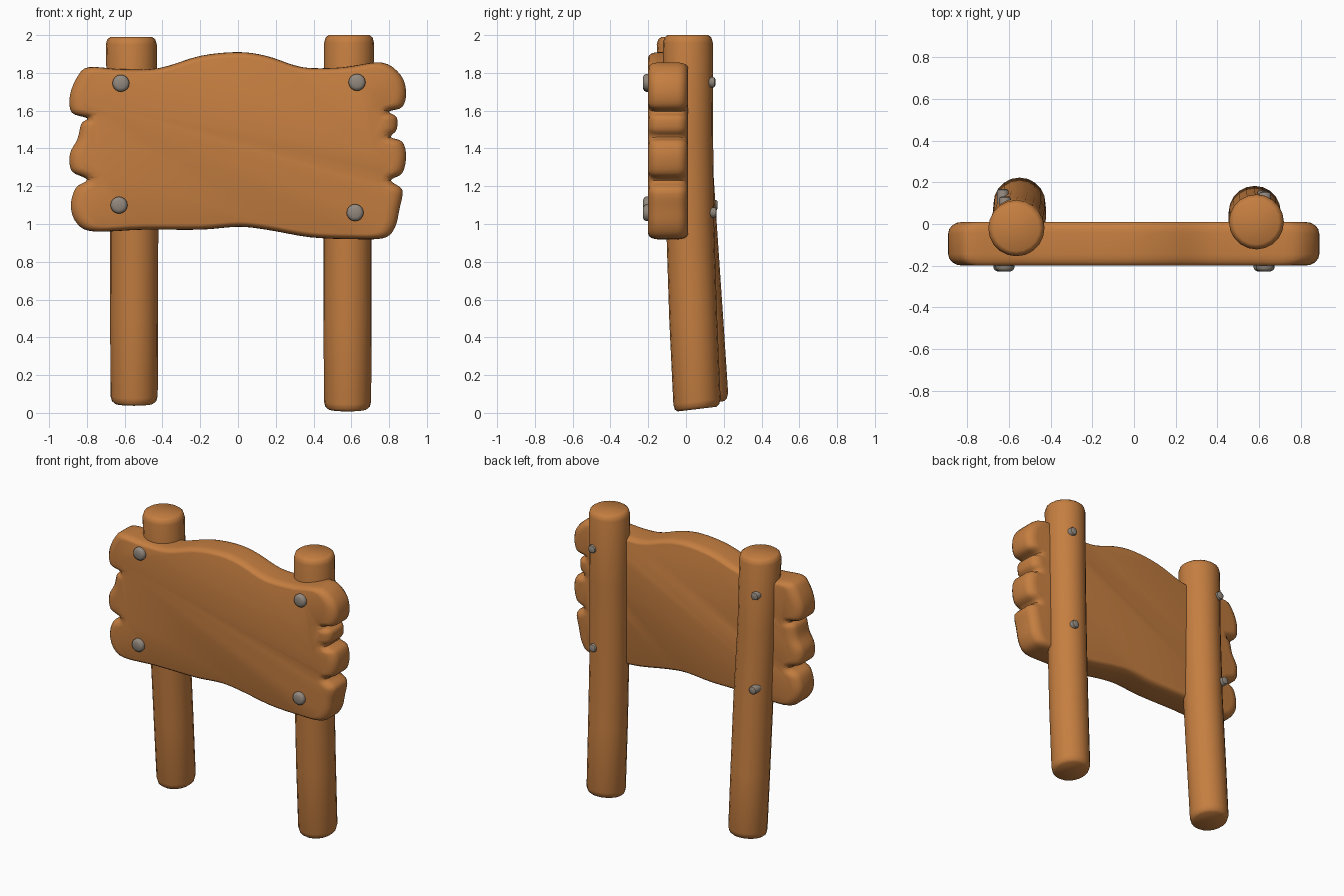
import bpy, bmesh, math
from mathutils import Vector

if "Cube" in bpy.data.objects:
    bpy.data.objects.remove(bpy.data.objects["Cube"], do_unlink=True)


def make_material(name, color):
    mat = bpy.data.materials.new(name)
    mat.use_nodes = True
    mat.diffuse_color = color
    mat.node_tree.nodes["Principled BSDF"].inputs["Base Color"].default_value = color
    return mat


wood = make_material("warm wood", (0.56, 0.21, 0.052, 1))
metal = make_material("dull metal", (0.29, 0.25, 0.21, 1))


def add_object(name, bm, mat, angle=40):
    bmesh.ops.recalc_face_normals(bm, faces=bm.faces)
    mesh = bpy.data.meshes.new(name)
    bm.to_mesh(mesh)
    bm.free()
    obj = bpy.data.objects.new(name, mesh)
    bpy.context.collection.objects.link(obj)
    mesh.materials.append(mat)
    smooth(obj, angle)
    return obj


def smooth(obj, angle):
    bpy.ops.object.select_all(action='DESELECT')
    obj.select_set(True)
    bpy.context.view_layer.objects.active = obj
    bpy.ops.object.shade_smooth_by_angle(angle=math.radians(angle))


def loft(rings):
    """Closed solid through a list of point rings."""
    bm = bmesh.new()
    loops = [[bm.verts.new(p) for p in ring] for ring in rings]
    n = len(loops[0])
    for a, b in zip(loops, loops[1:]):
        for i in range(n):
            j = (i + 1) % n
            bm.faces.new((a[i], a[j], b[j], b[i]))
    bm.faces.new(loops[0])
    bm.faces.new(loops[-1])
    return bm


def spline(points, steps):
    """Closed smooth curve through the points."""
    pts = [Vector(p) for p in points]
    n, out = len(pts), []
    for i in range(n):
        a, b, c, d = (pts[(i + k) % n] for k in (-1, 0, 1, 2))
        for s in range(steps):
            t = s / steps
            out.append(b + (c - a) * (t / 2) + (2 * a - 5 * b + 4 * c - d) * (t * t / 2)
                       + (3 * b - a - 3 * c + d) * (t ** 3 / 2))
    return out


# Board: wavy outline with split ends, rounded front and back rims
outline = [
    (-.79, 1.83), (-.62, 1.82), (-.42, 1.825), (-.2, 1.89), (0, 1.91), (.15, 1.89),
    (.3, 1.84), (.4, 1.825), (.56, 1.83), (.76, 1.855), (.86, 1.79), (.89, 1.7),
    (.87, 1.62), (.8, 1.595), (.84, 1.565), (.84, 1.5), (.81, 1.46), (.87, 1.435),
    (.89, 1.36), (.87, 1.27), (.81, 1.23), (.87, 1.18), (.855, 1.08), (.83, .98),
    (.77, .925), (.6, .92), (.38, .93), (.15, .97), (0, .985), (-.2, .97),
    (-.5, .97), (-.76, .96), (-.85, 1), (-.885, 1.09), (-.86, 1.19), (-.8, 1.235),
    (-.88, 1.28), (-.89, 1.37), (-.85, 1.45), (-.83, 1.53), (-.8, 1.56),
    (-.88, 1.59), (-.89, 1.68), (-.85, 1.78)]
edge = spline(outline, 4)


def board_ring(y, shrink):
    ring = []
    for i, p in enumerate(edge):
        t = (edge[(i + 1) % len(edge)] - edge[i - 1]).normalized()
        q = p + Vector((t.y, -t.x)) * 0.028 * shrink
        pull = 0.04 * shrink * min(1, max(0, (abs(p.x) - .6) / .2))
        ring.append((q.x - math.copysign(pull, p.x), y, q.y))
    return ring


half, mid, rim = 0.105, -0.095, 0.055
levels = [(k * math.pi / 8, side) for side in (-1, 1) for k in (range(4, -1, -1) if side < 0 else range(5))]
rings = [board_ring(mid + side * (half - rim + rim * math.sin(a)), 1 - math.cos(a))
         for a, side in levels]
board = add_object("sign_board", loft(rings), wood)

# Cracks in the front of the board, cut with slim wedges: tip, wide end, width
cracks = [
    ((.71, -.202, 1.455), (.92, -.18, 1.45), .045),
    ((.72, -.202, 1.41), (.83, -.195, 1.27), .012),
    ((.69, -.202, 1.59), (.92, -.175, 1.585), .022),
    ((-.68, -.202, 1.585), (-.92, -.175, 1.56), .022),
    ((-.71, -.202, 1.26), (-.92, -.175, 1.23), .022)]
for tip, end, width in cracks:
    tip, end = Vector(tip), Vector(end)
    axis = tip - end
    bm = bmesh.new()
    bmesh.ops.create_cone(bm, cap_ends=True, segments=4, radius1=width, radius2=0.001,
                          depth=axis.length)
    for v in bm.verts:
        v.co = axis.to_track_quat('Z', 'Y') @ v.co + (tip + end) / 2
    cutter = add_object("crack_cutter", bm, wood)
    cutter.hide_render = True
    mod = board.modifiers.new("crack", 'BOOLEAN')
    mod.operation, mod.solver, mod.object = 'DIFFERENCE', 'EXACT', cutter
    bpy.context.view_layer.objects.active = board
    bpy.ops.object.modifier_apply(modifier=mod.name)
    bpy.data.objects.remove(cutter, do_unlink=True)
smooth(board, 40)


# Posts: bent logs with rounded ends
def post(name, stations):
    pts = [Vector(s[:3]) for s in stations]
    rings = []

    def ring(c, r, tilt):
        angles = [2 * math.pi * k / 20 for k in range(20)]
        rings.append([(c.x + r * math.cos(a), c.y + r * math.sin(a),
                       c.z + tilt * r * math.sin(a)) for a in angles])

    last = len(stations) - 1
    for i, p in enumerate(pts):
        r = stations[i][3]
        inward = Vector((0, 0, 1 if i == 0 else -1))
        tilt = 0.12 if i == 0 else 0
        cap = [(.82, 0), (.94, .012), (1, .04)]
        if i == 0:
            for s, d in cap:
                ring(p + inward * d, r * s, tilt)
        elif i == last:
            for s, d in reversed(cap):
                ring(p + inward * d, r * s, tilt)
        else:
            ring(p, r, tilt)
    return add_object(name, loft(rings), wood, 50)


post("right_post", [(-.55, .098, .05, .125), (-.55, .07, .5, .127), (-.55, .035, 1, .128),
                    (-.56, 0, 1.5, .13), (-.565, -.02, 1.99, .135)])
post("left_post", [(.58, .058, .02, .125), (.58, .038, .5, .127), (.58, .022, 1, .127),
                   (.585, .014, 1.5, .129), (.588, .01, 2, .132)])


# Bolts: domed heads in front, smaller ends behind the posts
def bolt(name, x, z, back):
    profile = [(-.228, .026), (-.222, .039), (-.212, .045), (-.19, .045), (-.188, .028),
               (back - .012, .028), (back - .004, .025), (back, .016)]
    rings = [[(x + r * math.cos(k * math.pi / 8), y, z + r * math.sin(k * math.pi / 8))
              for k in range(16)] for y, r in profile]
    add_object(name, loft(rings), metal)


bolt("upper_right_bolt", -.62, 1.745, .132)
bolt("lower_right_bolt", -.63, 1.1, .168)
bolt("upper_left_bolt", .63, 1.75, .155)
bolt("lower_left_bolt", .62, 1.06, .162)
